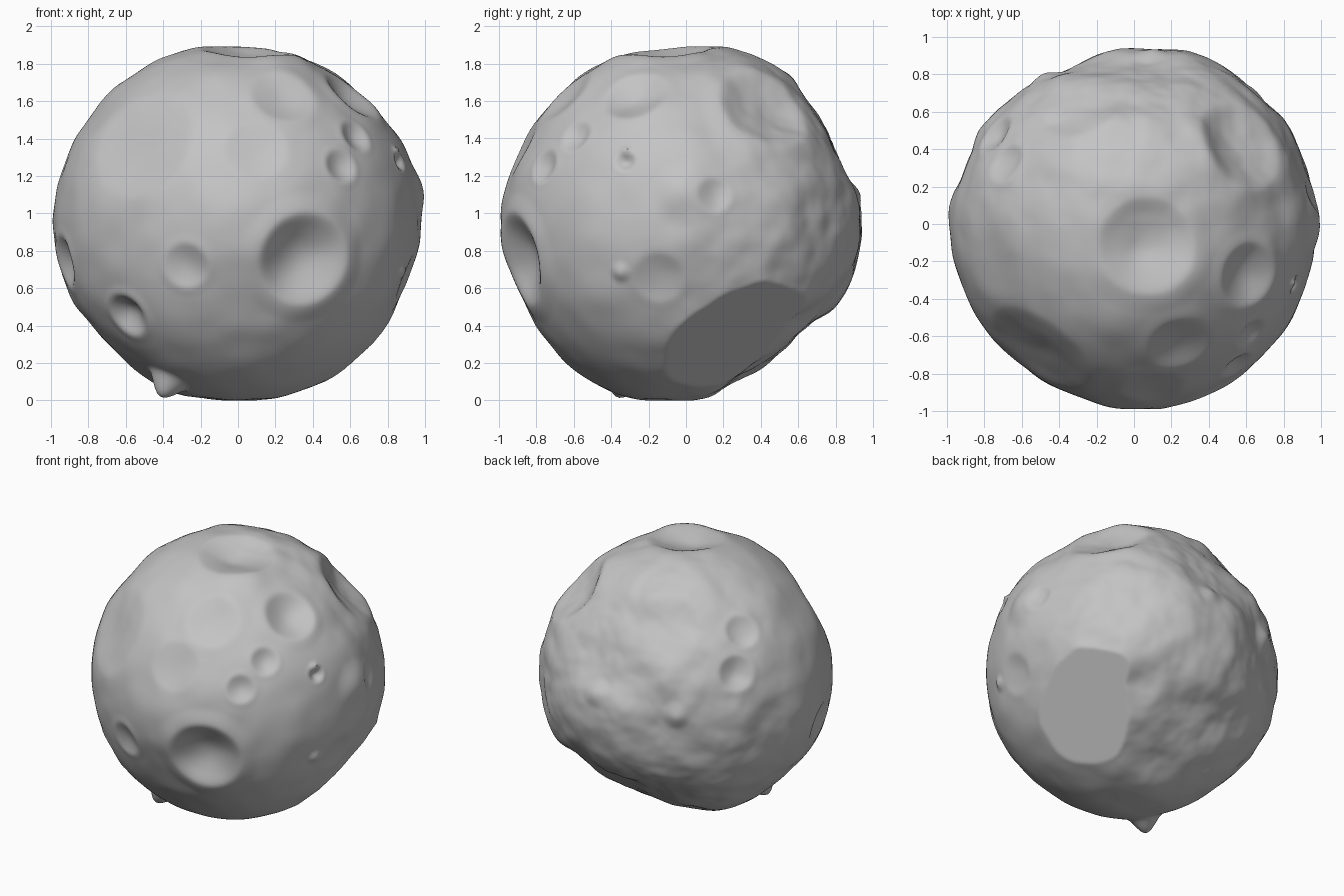
import bpy, bmesh
from math import cos, sin, pi, radians
from mathutils import Vector, noise

old = bpy.data.objects.get("Cube")
if old:
    bpy.data.objects.remove(old, do_unlink=True)

X, Y, Z = Vector((1, 0, 0)), Vector((0, 1, 0)), Vector((0, 0, 1))
CENTRE = Z * .947


def tilted(turn, lift):
    # two axes of a great circle whose pole has this heading and elevation
    turn, lift = radians(turn), radians(lift)
    pole = Vector((sin(turn) * cos(lift), -cos(turn) * cos(lift), sin(lift)))
    side = Z.cross(pole).normalized()
    return side, pole.cross(side)


# Body radii in percent, at equal steps around six great circles
RINGS = [
    (X, Z, "97 98 94 94 94 97 99 98 99 98 93 97 95 95 97 95"),
    (Y, Z, "94 88 89 97 94 95 96 97 99 96 97 98 95 85 84 93"),
    (X, Y, "98 97 95 97 94 90 92 94 99 97 96 97 99 99 98 97"),
    (*tilted(35, 25), "98 97 94 96 99 97 96 98 98 98 99 99 99 98 97 98"),
    (*tilted(213, 25), "98 95 97 98 99 95 93 97 98 98 89 86 91 96 96 98"),
    (*tilted(147, -30), "98 95 94 98 98 97 98 98 99 99 99 99 99 96 95 97"),
]

# Craters: direction from the centre, radius, depth
CRATERS = [
    ((.07, -.12, .95), .28, .08),    # crown
    ((.35, -.88, -.19), .26, .11),   # big front crater
    ((-.27, -.88, -.22), .13, .03),
    ((-.6, -.62, -.5), .13, .06),
    ((-.9, -.22, -.2), .15, .05),
    ((-.52, -.69, .43), .33, .04),
    ((.1, -.88, .4), .18, .02),
    ((.25, -.66, .7), .19, .03),
    ((.63, -.28, .7), .19, .06),
    ((.62, -.58, .46), .1, .03),
    ((.54, -.74, .3), .1, .03),
    ((.88, -.33, .34), .06, .03),
    ((.6, .44, .64), .28, .07),
    ((-.28, .68, .65), .27, .03),
    ((-.69, .33, .61), .12, .03),
    ((-.75, .48, .37), .13, .03),
    ((.95, .15, .15), .1, .02),
    ((.93, -.15, -.3), .15, .02),
]

# Raised knobs: direction, radius, height
KNOBS = [
    ((-.42, -.37, -.94), .13, .1),
    ((1, 0, .17), .2, .03),
    ((.88, -.33, .39), .05, .02),
    ((.1, .95, .17), .12, .025),
    ((.9, -.36, -.27), .07, .02),
    ((-.47, .8, .1), .12, .03),
]

# Broken flat face low at the back
FLAT_NORMAL = Vector((.62, .32, -.71)).normalized()
FLAT_DISTANCE = .875


def smooth(t):
    t = max(0.0, min(1.0, t))
    return t * t * (3 - 2 * t)


def unit(rows):
    return [(Vector(row[0]).normalized(), *row[1:]) for row in rows]


def ring_samples():
    samples = []
    for a, b, text in RINGS:
        radii = [int(s) / 100 for s in text.split()]
        for i, r in enumerate(radii):
            angle = 2 * pi * i / len(radii)
            samples.append((a * cos(angle) + b * sin(angle), r))
    return samples


craters, knobs, samples = unit(CRATERS), unit(KNOBS), ring_samples()


def body_radius(d):
    # blend of nearby ring radii
    total = weight = 0
    for n, r in samples:
        w = 1 / (1.03 - d.dot(n)) ** 3
        total += w * r
        weight += w
    return total / weight


def surface_radius(d):
    # gentle lumps, rougher towards the back
    rough = smooth(.4 + .8 * d.y)
    r = body_radius(d) + (.005 + .009 * rough) * noise.noise(d * 6)
    r += .003 * rough * noise.noise(d * 13)
    for n, size, height in knobs:
        r += height * smooth(1 - (d - n).length / size)
    for n, size, depth in craters:
        t = (d - n).length / size
        if t < 1:
            r -= depth * (1 - t * t) ** 1.5
        r += depth * .08 * smooth(1 - abs(t - 1.05) / .4)
    c = d.dot(FLAT_NORMAL)
    return min(r, FLAT_DISTANCE / c) if c > .5 else r


# Boulder body, resting on the ground
bm = bmesh.new()
bmesh.ops.create_icosphere(bm, subdivisions=7, radius=1)
for v in bm.verts:
    d = v.co.normalized()
    v.co = CENTRE + d * surface_radius(d)
    v.co.z = max(v.co.z, 0)
mesh = bpy.data.meshes.new("asteroid_body")
bm.to_mesh(mesh)
bm.free()
asteroid = bpy.data.objects.new("asteroid_body", mesh)
bpy.context.collection.objects.link(asteroid)

# Grey stone
stone = bpy.data.materials.new("grey_stone")
stone.use_nodes = True
grey = (.55, .55, .55, 1)
stone.diffuse_color = grey
stone.node_tree.nodes["Principled BSDF"].inputs["Base Color"].default_value = grey
mesh.materials.append(stone)

# Smooth shading with crisp breaks
bpy.ops.object.select_all(action="DESELECT")
asteroid.select_set(True)
bpy.context.view_layer.objects.active = asteroid
bpy.ops.object.shade_smooth_by_angle(angle=.7)
